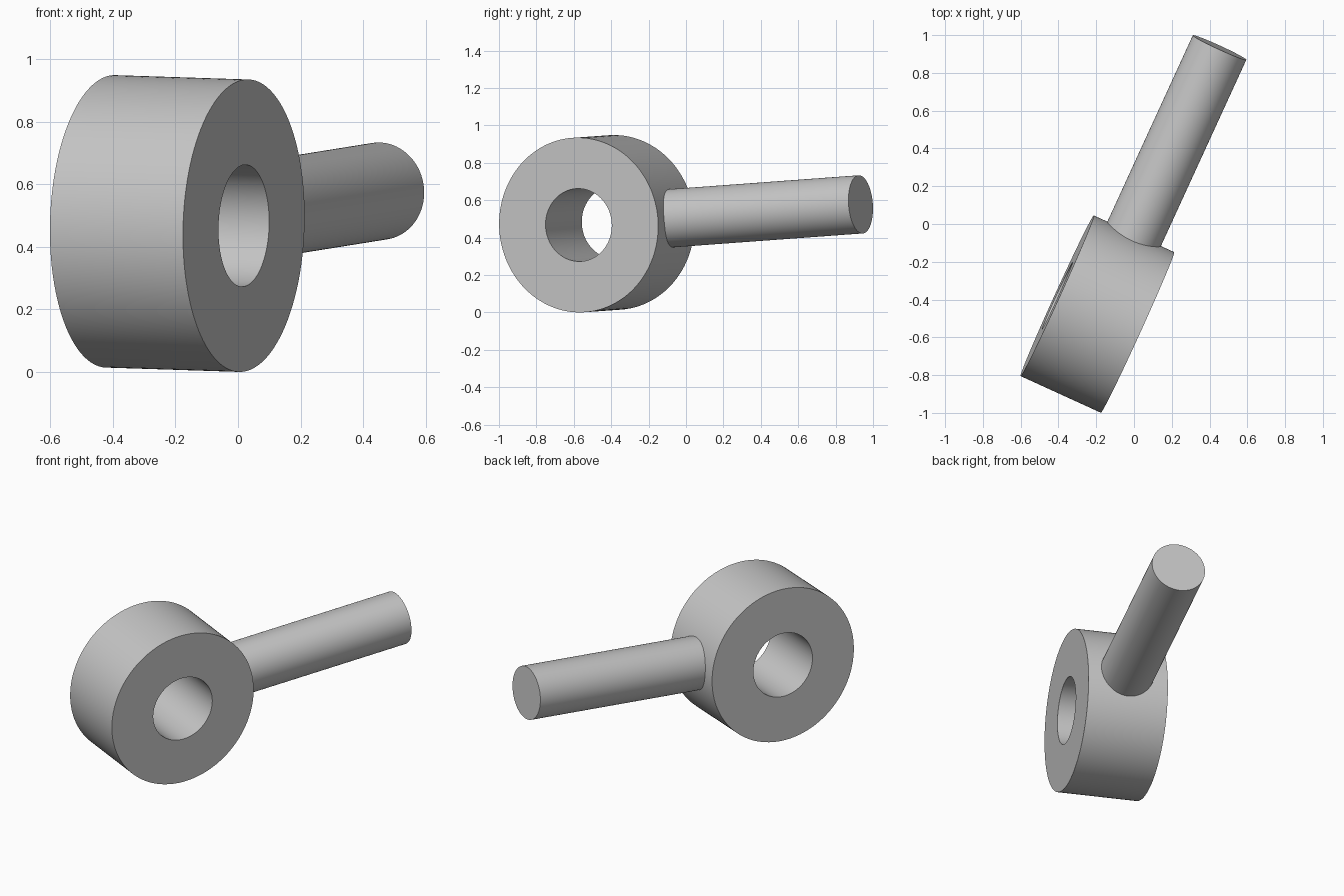
import bpy, bmesh, math
from mathutils import Vector, Matrix

cube = bpy.data.objects.get("Cube")
if cube:
    bpy.data.objects.remove(cube, do_unlink=True)

UNIT = 0.1558      # pin radius; all other sizes are multiples of it
SIDES = 128

grey = bpy.data.materials.new("plain_grey")
grey.use_nodes = True
colour = (0.56, 0.56, 0.56, 1)
grey.diffuse_color = colour
grey.node_tree.nodes["Principled BSDF"].inputs["Base Color"].default_value = colour

# Shared frame: pin runs along local x, bore runs along local z
hub_centre = Vector((-0.194, -0.477, 0.4745))
pin_tip = Vector((0.453, 0.934, 0.578))
pin_dir = (pin_tip - hub_centre).normalized()
bore_dir = Vector((0.906, -0.422, -0.030))
bore_dir = (bore_dir - pin_dir * bore_dir.dot(pin_dir)).normalized()
side_dir = bore_dir.cross(pin_dir)
frame = Matrix((pin_dir, side_dir, bore_dir)).transposed().to_4x4()
frame.translation = hub_centre


def lathe(name, profile, closed, turn=Matrix()):
    """Revolve (radius, height) points about local z and place in the frame."""
    bm = bmesh.new()
    verts = [bm.verts.new((r, 0, h)) for r, h in profile]
    edges = [bm.edges.new(pair) for pair in zip(verts, verts[1:])]
    if closed:
        edges.append(bm.edges.new((verts[-1], verts[0])))
    bmesh.ops.spin(bm, geom=verts + edges, axis=(0, 0, 1), cent=(0, 0, 0),
                   angle=math.tau, steps=SIDES)
    bmesh.ops.remove_doubles(bm, verts=bm.verts[:], dist=1e-5)
    if not closed:
        bmesh.ops.holes_fill(bm, edges=bm.edges[:], sides=0)
    bmesh.ops.recalc_face_normals(bm, faces=bm.faces[:])
    mesh = bpy.data.meshes.new(name)
    bm.to_mesh(mesh)
    bm.free()
    mesh.materials.append(grey)
    obj = bpy.data.objects.new(name, mesh)
    bpy.context.collection.objects.link(obj)
    obj.matrix_world = frame @ turn
    bpy.ops.object.select_all(action='DESELECT')
    obj.select_set(True)
    bpy.context.view_layer.objects.active = obj
    bpy.ops.object.shade_smooth_by_angle(angle=math.radians(30))
    return obj


# Thick hub with a through bore
outer, bore, half = 3 * UNIT, 1.25 * UNIT, 1.5 * UNIT
lathe("hub_ring", [(bore, -half), (outer, -half), (outer, half), (bore, half)], True)

# Round pin, rooted inside the hub wall
length = (pin_tip - hub_centre).length
lathe("pin", [(UNIT, 2 * UNIT), (UNIT, length)], False,
      Matrix.Rotation(math.pi / 2, 4, 'Y'))
